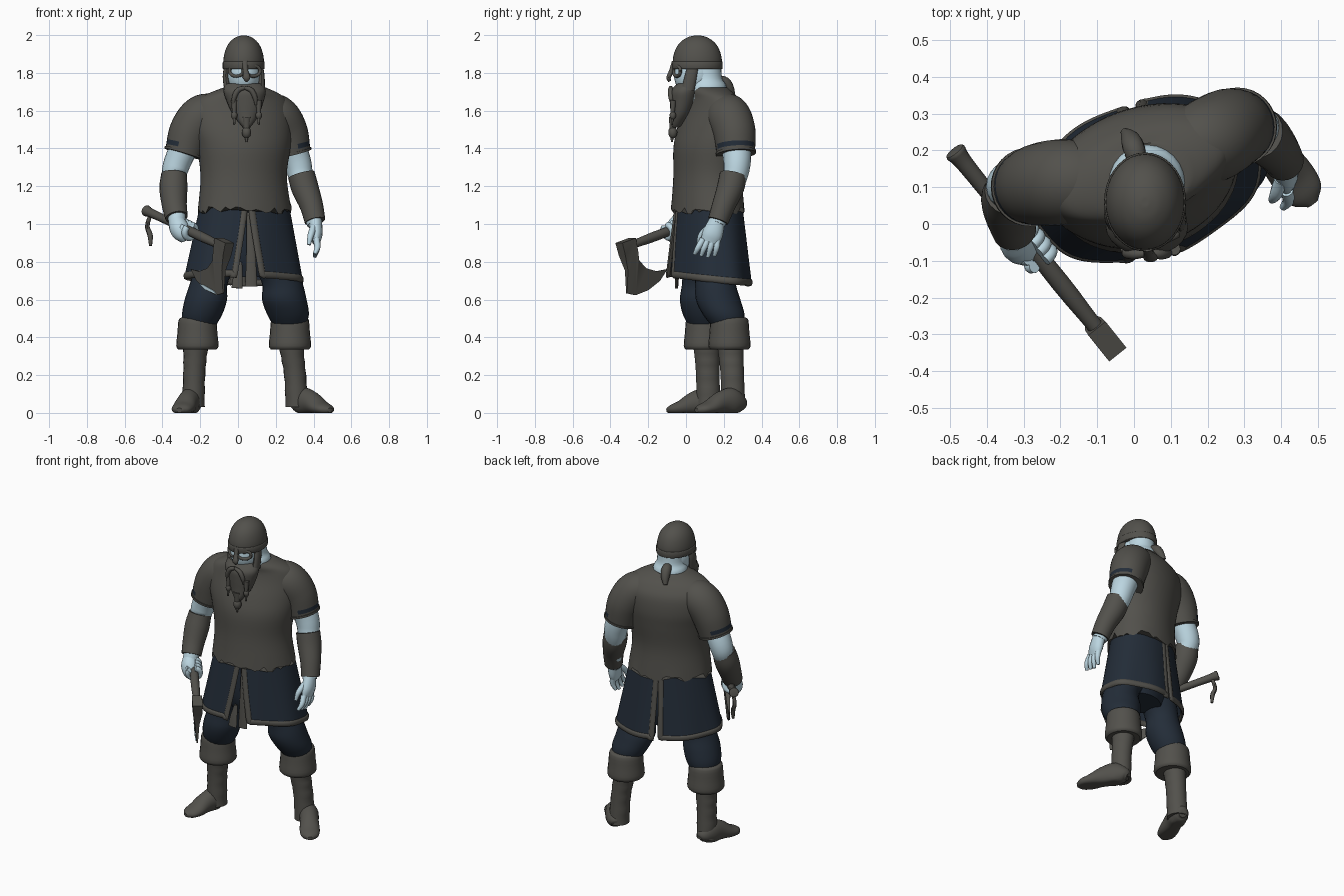
import bpy, bmesh, math, random
from mathutils import Vector, Matrix

random.seed(4)
if "Cube" in bpy.data.objects:
    bpy.data.objects.remove(bpy.data.objects["Cube"])


def material(name, rgb):
    m = bpy.data.materials.new(name)
    m.use_nodes = True
    m.diffuse_color = (*rgb, 1)
    bsdf = next(n for n in m.node_tree.nodes if n.type == 'BSDF_PRINCIPLED')
    bsdf.inputs["Base Color"].default_value = (*rgb, 1)
    bsdf.inputs["Roughness"].default_value = 0.9
    return m


LEATHER = material("leather grey", (0.085, 0.082, 0.072))
NAVY = material("navy cloth", (0.017, 0.026, 0.04))
SKIN = material("pale skin", (0.5, 0.67, 0.75))
X, Y, Z = Vector((1, 0, 0)), Vector((0, 1, 0)), Vector((0, 0, 1))
TURN = math.radians(19)          # twist of the trunk to its left
AXIS = Vector((0.035, 0.12, 0))  # vertical axis of the trunk
parts = []


def finish(name, bm, *mats):
    bmesh.ops.recalc_face_normals(bm, faces=bm.faces)
    me = bpy.data.meshes.new(name)
    bm.to_mesh(me)
    bm.free()
    for m in mats:
        me.materials.append(m)
    ob = bpy.data.objects.new(name, me)
    bpy.context.collection.objects.link(ob)
    parts.append(ob)
    return ob


def smooth(pts, k):
    """Catmull-Rom curve through points that also carry their radii."""
    pts = [Vector((*p, p[-1]) if len(p) == 4 else p) for p in pts]
    ext = [2 * pts[0] - pts[1]] + pts + [2 * pts[-1] - pts[-2]]
    out = []
    for a, b, c, d in zip(ext, ext[1:], ext[2:], ext[3:]):
        for i in range(k):
            t = i / k
            out.append(b + (c - a) * t / 2 + (2 * a - 5 * b + 4 * c - d) * t * t / 2
                       + (3 * b - a - 3 * c + d) * t ** 3 / 2)
    return out + [pts[-1]]


def sweep(name, pts, mat, n=20, k=4, ref=Y, turn=None, floor=False, extra=()):
    """Skin elliptical rings along a path; turn gives level rings, ref=None radial ones."""
    path = smooth(pts, k)
    bm, rings = bmesh.new(), []
    for i, p in enumerate(path):
        c = Vector(p[:3])
        if turn is not None:
            u, v = Matrix.Rotation(turn, 3, 'Z') @ X, Matrix.Rotation(turn, 3, 'Z') @ Y
        else:
            t = Vector(path[min(i + 1, len(path) - 1)][:3]) - Vector(path[max(i - 1, 0)][:3])
            r = ref if ref is not None else Vector((c.x - AXIS.x, c.y - AXIS.y, 0))
            u = t.cross(r).normalized()
            v = u.cross(t).normalized()
        ring = []
        for j in range(n):
            a = math.tau * j / n
            q = c + u * math.cos(a) * max(p[3], 0.002) + v * math.sin(a) * max(p[4], 0.002)
            if floor:
                q.z = max(q.z, 0)
            ring.append(bm.verts.new(q))
        rings.append(ring)
    for r, s in zip(rings, rings[1:]):
        for j in range(n):
            bm.faces.new((r[j], r[(j + 1) % n], s[(j + 1) % n], s[j]))
    bm.faces.new(rings[0])
    bm.faces.new(rings[-1])
    return finish(name, bm, mat, *extra)


def ball(name, c, size, mat):
    bm = bmesh.new()
    bmesh.ops.create_uvsphere(bm, u_segments=24, v_segments=16, radius=1,
                              matrix=Matrix.LocRotScale(Vector(c), None, Vector(size)))
    return finish(name, bm, mat)


def arc(name, c, u, v, r, a0, a1, thick, mat):
    angles = [math.radians(a0 + (a1 - a0) * i / 12) for i in range(13)]
    pts = [(*(c + u * r * math.cos(a) + v * r * math.sin(a)), thick) for a in angles]
    return sweep(name, pts, mat, 10, 2, u.cross(v))


# Tunic with a ragged hem
tunic = sweep("tunic", [
    (.035, .115, 1.07, .254, .186), (.03, .115, 1.25, .234, .175), (.03, .125, 1.4, .254, .183),
    (.02, .14, 1.5, .272, .176), (.015, .152, 1.6, .272, .152), (.02, .143, 1.66, .245, .126),
    (.03, .128, 1.695, .185, .11), (.035, .12, 1.722, .115, .098)], LEATHER, 56, turn=TURN)
for vert in tunic.data.vertices[:56]:
    vert.co.z += random.uniform(-.02, .025)


# Split skirt: two panels with trimmed borders
def skirt_point(deg, t):
    a = math.radians(deg)
    fold = 1 + .018 * t * math.sin(7 * a)
    p = Vector(((.23 + .09 * t) * fold * math.cos(a), (.16 + .045 * t) * fold * math.sin(a), 0))
    low = .7 - .02 * math.sin(a) - .015 * math.cos(a)
    return AXIS + Matrix.Rotation(TURN, 3, 'Z') @ p + Z * (1.13 + (low - 1.13) * t)


def skirt_panel(name, start, end, gap_start, gap_end, cols=30, rows=14):
    def point(s, t):
        a, b = start + 1 + gap_start * t, end - 1 - gap_end * t
        return skirt_point(a + (b - a) * s, t)
    bm = bmesh.new()
    grid = [[bm.verts.new(point(i / cols, j / rows)) for i in range(cols + 1)] for j in range(rows + 1)]
    for j in range(rows):
        for i in range(cols):
            f = bm.faces.new((grid[j][i], grid[j][i + 1], grid[j + 1][i + 1], grid[j + 1][i]))
            f.material_index = int(i in (0, cols - 1) or j == rows - 1)
    ob = finish(name, bm, NAVY, LEATHER)
    mod = ob.modifiers.new("thickness", 'SOLIDIFY')
    mod.thickness, mod.offset = .012, 0
    border = [point(.015, j / 8.3) for j in range(9)] + [point(i / 30, .965) for i in range(1, 30)]
    border += [point(.985, 1 - j / 8.3) for j in range(9)]
    sweep(name + "_trim", [(*p, .019, .011) for p in border], LEATHER, 10, 2, None)


FRONT, BACK = -99, 85
skirt_panel("skirt_left", FRONT, BACK, 11, 2)
skirt_panel("skirt_right", BACK, FRONT + 360, 2, 11)
sweep("hips", [(.035, .12, .72, .13, .1), (.035, .12, .85, .19, .135), (.035, .12, 1.1, .2, .14)],
      NAVY, 28, turn=TURN)
sweep("belt_end", [(.06, -.03, 1.06, .015, .008), (.068, -.045, .85, .024, .008),
                   (.07, -.05, .67, .032, .008)], LEATHER, 12)
sweep("belt_end_low", [(.01, -.035, .8, .012, .008), (0, -.045, .72, .025, .008),
                       (-.005, -.05, .66, .03, .008)], LEATHER, 12)

# Trousers, boots and cuffs
LEGS = {
    "right": ([(-.08, .1, .86, .12), (-.15, .08, .7, .1), (-.17, .08, .6, .112),
               (-.19, .09, .52, .106), (-.205, .1, .45, .08)],
              [(-.215, .1, .47), (-.225, .11, .33), (-.232, .115, .2), (-.237, .12, .03)],
              (-.23, .18), (-.31, -.1)),
    "left": ([(.15, .15, .86, .13), (.23, .155, .7, .108), (.245, .17, .6, .118),
              (.265, .2, .52, .11), (.275, .225, .45, .08)],
             [(.275, .23, .47), (.285, .237, .33), (.302, .245, .2), (.312, .25, .03)],
             (.3, .305), (.487, .055)),
}
for side, (thigh, shaft, heel, toe) in LEGS.items():
    sweep(side + "_trouser", thigh, NAVY, 24, 5, turn=0)
    boot = smooth([(*p, r, r * 1.08) for p, r in zip(shaft, (.078, .064, .058, .06))], 4)
    for i, p in enumerate(boot):     # soft leather creases
        p[3] += .0015 * (-1) ** i
    sweep(side + "_boot", boot, LEATHER, 22, 2, turn=0)
    cx, cy, _ = shaft[0]
    sweep(side + "_cuff", [(cx, cy, z, r) for z, r in
                           ((.505, .085), (.49, .1), (.42, .106), (.355, .112), (.335, .1))],
          LEATHER, 24, 3, turn=0)
    foot = [(0, .035, .025, .026), (.07, .046, .045, .046), (.25, .058, .058, .075), (.48, .052, .056, .062),
            (.72, .028, .06, .04), (.9, .018, .05, .027), (1, .014, .016, .012)]
    sweep(side + "_foot", [(heel[0] + (toe[0] - heel[0]) * s, heel[1] + (toe[1] - heel[1]) * s, z, w, h)
                           for s, z, w, h in foot], LEATHER, 24, 4, Z, floor=True)

# Sleeves, arms and bracers
ARMS = {
    "right": ([(-.1, .12, 1.58, .1), (-.185, .115, 1.57, .116), (-.25, .108, 1.49, .113), (-.288, .1, 1.37, .1)],
              [(-.28, .1, 1.42, .075), (-.33, .105, 1.3, .07), (-.335, .08, 1.22, .06), (-.322, -.04, 1, .045)],
              [(-.338, .09, 1.265, .068), (-.342, .065, 1.19, .074), (-.337, .02, 1.1, .066),
               (-.325, -.02, 1.035, .06)]),
    "left": ([(.12, .2, 1.58, .1), (.2, .225, 1.57, .116), (.255, .255, 1.49, .113), (.286, .265, 1.37, .1)],
             [(.28, .265, 1.42, .08), (.317, .27, 1.32, .072), (.34, .25, 1.22, .062), (.407, .165, 1, .042)],
             [(.335, .25, 1.26, .072), (.355, .235, 1.19, .072), (.388, .2, 1.1, .062), (.408, .17, 1.015, .055)]),
}
for side, (sleeve, arm, bracer) in ARMS.items():
    ob = sweep(side + "_sleeve", sleeve, LEATHER, 32, 10, extra=(NAVY,))
    for f in ob.data.polygons:       # woven band on the outer side, near the hem
        if f.index // 32 in (26, 27) and abs(f.center.x) > .32:
            f.material_index = 1
    hem = [(*p[:3], p[3] + .006) for p in smooth(sleeve, 10)[-2:]]
    sweep(side + "_sleeve_hem", hem, LEATHER, 32, 2)
    sweep(side + "_arm", arm, SKIN, 20, 5)
    sweep(side + "_bracer", bracer, LEATHER, 20, 5)

# Open left hand
sweep("left_palm", [(.408, .165, 1.02, .036, .042), (.415, .142, .95, .033, .054),
                    (.414, .125, .905, .022, .048)], SKIN, 16)
for i in range(4):
    dy = .036 - .025 * i
    sweep("left_finger", [(.415, .13 + dy, .92, .018), (.42, .115 + dy * 1.3, .875, .016),
                          (.405, .1 + dy * 1.4, .825 + .008 * abs(i - 1), .01)], SKIN, 10)
sweep("left_thumb", [(.4, .12, .98, .02), (.385, .08, .94, .017), (.375, .065, .89, .01)], SKIN, 10)

# Axe: handle, head and strap
butt, head = Vector((-.485, .195, 1.07)), Vector((-.08, -.31, .88))
along = (head - butt).normalized()
across = along.cross(Z).normalized()
down = along.cross(across)


def blade(name, outline, mat, shift=0):
    """Flat shape in the axe plane; each point has its own half thickness."""
    bm = bmesh.new()
    sides = [[bm.verts.new(head + along * a + down * b + across * (t * s + shift)) for a, b, t in outline]
             for s in (1, -1)]
    for loop in sides:
        bm.faces.new(loop)
    for i, (p, q) in enumerate(zip(*sides)):
        bm.faces.new((p, sides[0][i - 1], sides[1][i - 1], q))
    bmesh.ops.triangulate(bm, faces=[f for f in bm.faces if len(f.verts) > 4])
    finish(name, bm, mat)


handle = [(-.01, .02), (0, .03), (.06, .024), (.3, .022), (.7, .026), (.9, .022), (1.06, .022)]
sweep("axe_handle", [(*butt.lerp(head, s), r) for s, r in handle], LEATHER, 14, 3, Z)
blade("axe_head", [(-.045, -.035, .03), (.05, -.035, .03), (.048, .035, .028), (.042, .12, .013),
                   (.075, .235, .004), (.02, .262, .003), (-.07, .26, .003), (-.16, .235, .003),
                   (-.225, .19, .003), (-.15, .18, .007), (-.085, .145, .01), (-.045, .09, .015),
                   (-.042, .035, .028)], LEATHER)
blade("axe_worn_edge", [(.03, .256, .004), (-.07, .258, .004), (-.125, .243, .004), (-.09, .238, .004),
                        (0, .244, .004)], SKIN, .005)
sweep("axe_strap", [(-.46, .17, 1.06, .01), (-.48, .18, .99, .012), (-.465, .175, .94, .014),
                    (-.463, .17, .885, .008)], LEATHER, 8)

# Right fist gripping the handle
grip = butt.lerp(head, .5)
sweep("right_palm", [(-.325, -.035, 1.02, .042), (-.312, -.055, .98, .052), (-.292, -.068, .94, .045),
                     (-.28, -.07, .91, .022)], SKIN, 16)
for i in range(4):
    arc("right_finger", grip + along * (.028 * i - .035), down, across, .036, -170, 130, .017, SKIN)

# Head and beard
sweep("neck", [(.035, .112, 1.64, .1), (.035, .112, 1.725, .103), (.035, .108, 1.77, .084),
               (.035, .106, 1.84, .08)], SKIN, 24, turn=0)
ball("face", (.03, .05, 1.79), (.092, .114, .12), SKIN)
sweep("beard", [(.03, .01, 1.745, .098, .054), (.035, -.008, 1.705, .112, .074), (.038, -.015, 1.65, .098, .07),
                (.042, -.03, 1.58, .07, .052), (.045, -.05, 1.53, .035, .034), (.045, -.058, 1.51, .018, .018)],
      LEATHER, 24, turn=0)
for x, z, s in ((.045, 1.485, 1), (-.02, 1.575, .7), (.11, 1.575, .7)):
    ball("beard_bead", (x, -.07, z), (.024 * s, .024 * s, .032 * s), LEATHER)
    sweep("beard_tip", [(x, -.068, z + .08, .024 * s), (x, -.072, z, .014 * s), (x, -.075, z - .05, .005)],
          LEATHER, 10)
sweep("hair_tail", [(.01, .17, 1.76, .025), (0, .205, 1.75, .03), (-.01, .23, 1.715, .026),
                    (-.025, .25, 1.675, .012)], LEATHER, 14)

# Helmet with eye and nose guard
dome = [(1.825, 1), (1.88, .99), (1.93, .87), (1.965, .67), (1.988, .4), (1.997, .15), (1.998, .02)]
sweep("helmet", [(.03, .06, z, .107 * s, .13 * s) for z, s in dome], LEATHER, 36, turn=0)
sweep("helmet_band", [(.03, .06, z, .107 + r, .13 + r) for z, r in
                      ((1.82, 0), (1.825, .004), (1.855, .004), (1.86, 0))], LEATHER, 36, 2, turn=0)
sweep("nose_guard", [(.036, -.065, 1.86, .016, .01), (.04, -.078, 1.81, .014, .012),
                     (.045, -.092, 1.775, .02, .012), (.045, -.086, 1.755, .008, .008)], LEATHER, 12)
for s in (-1, 1):
    arc("eye_guard", Vector((.036 + .044 * s, -.048, 1.81)), X + Y * .5 * s, Z * .75, .037, 0, 360, .009, LEATHER)
    sweep("moustache", [(.035, -.08, 1.722, .01), (.035 + .035 * s, -.082, 1.708, .014),
                        (.035 + .055 * s, -.08, 1.67, .013), (.035 + .06 * s, -.075, 1.63, .006)], LEATHER, 12)
    sweep("sideburn", [(.03 + .09 * s, .035, 1.83, .014, .03), (.03 + .095 * s, .025, 1.78, .016, .032),
                       (.035 + .09 * s, .01, 1.71, .018, .035)], LEATHER, 12)

# Smooth shading with crisp edges kept
bpy.ops.object.select_all(action='DESELECT')
for ob in parts:
    ob.select_set(True)
bpy.context.view_layer.objects.active = parts[0]
bpy.ops.object.shade_smooth_by_angle(angle=math.radians(45))
